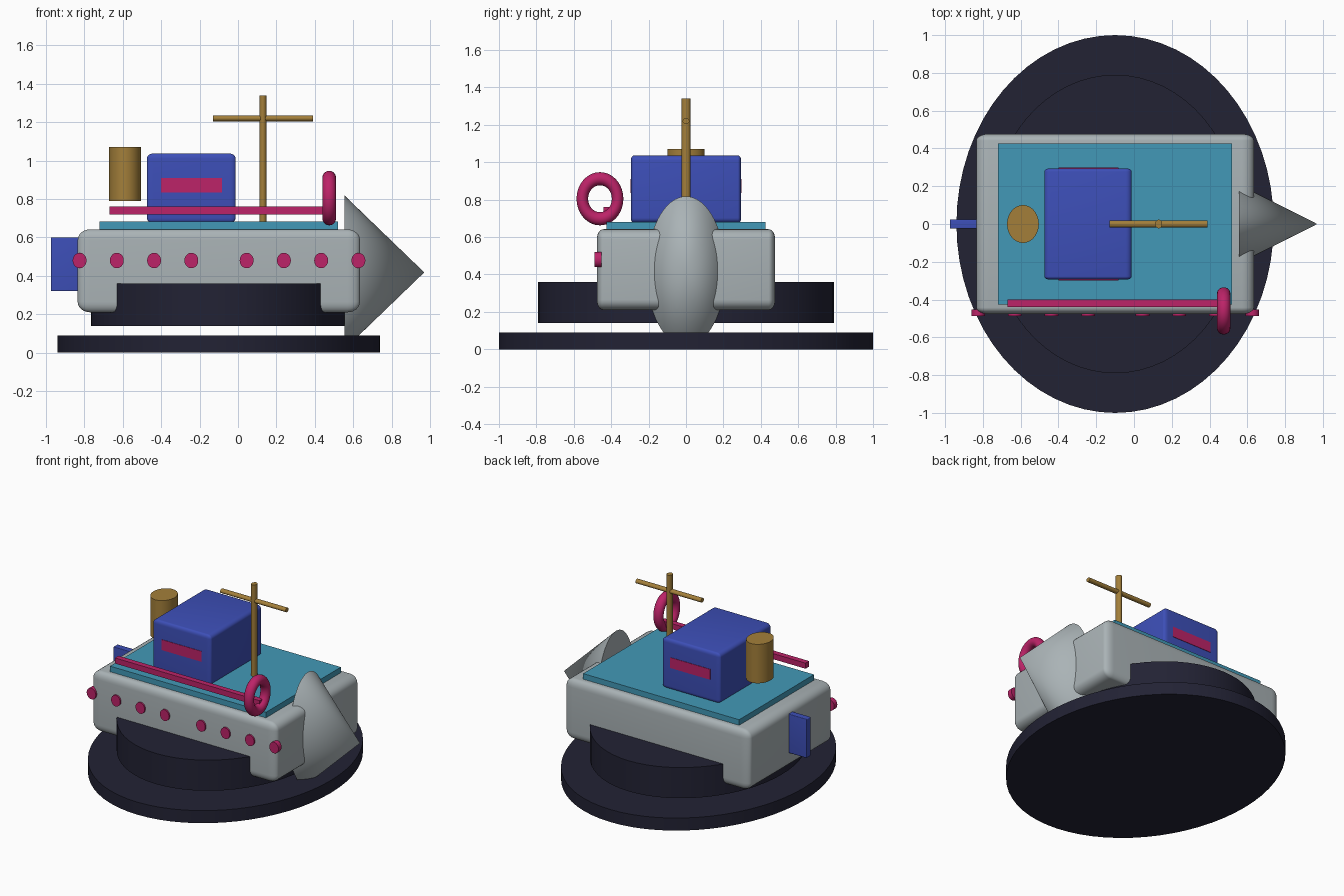
import bpy
import math

if "Cube" in bpy.data.objects:
    bpy.data.objects.remove(bpy.data.objects["Cube"], do_unlink=True)


def make_material(name, rgb):
    linear = [((c / 255 + 0.055) / 1.055) ** 2.4 for c in rgb] + [1]
    mat = bpy.data.materials.new(name)
    mat.use_nodes = True
    mat.diffuse_color = linear
    mat.node_tree.nodes["Principled BSDF"].inputs["Base Color"].default_value = linear
    return mat


grey = make_material("hull grey", (170, 179, 182))
navy = make_material("dark navy", (34, 34, 52))
blue = make_material("cabin blue", (61, 79, 184))
pink = make_material("trim pink", (188, 35, 104))
gold = make_material("mast gold", (163, 127, 58))
teal = make_material("deck teal", (66, 153, 183))


def finish(name, mat, smooth=True):
    obj = bpy.context.object
    obj.name = name
    obj.data.materials.append(mat)
    bpy.ops.object.transform_apply(location=False, rotation=True, scale=True)
    if smooth:
        bpy.ops.object.shade_smooth_by_angle(angle=math.radians(35))
    return obj


def box(name, mat, xs, ys, zs, bevel=0, stretch=(1, 1, 1)):
    """Box from its extents; stretch makes the rounded edges elliptical."""
    spans = (xs, ys, zs)
    bpy.ops.mesh.primitive_cube_add(size=1, location=[sum(s) / 2 for s in spans])
    obj = bpy.context.object
    obj.scale = [(s[1] - s[0]) / k for s, k in zip(spans, stretch)]
    finish(name, mat, False)
    if bevel:
        mod = obj.modifiers.new("round edges", "BEVEL")
        mod.width, mod.segments = bevel, 6
        bpy.ops.object.modifier_apply(modifier=mod.name)
        obj.scale = stretch
        finish(name + "_tmp", mat)
        obj.data.materials.pop()
        obj.name = name
    return obj


def rod(name, mat, centre, radii, length, axis="Z", tip=False):
    """Elliptical cylinder or cone; radii are given before turning to the axis."""
    turn = {"X": (0, math.pi / 2, 0), "Y": (math.pi / 2, 0, 0), "Z": (0, 0, 0)}[axis]
    bpy.ops.mesh.primitive_cone_add(vertices=64, radius1=1, radius2=0 if tip else 1,
                                    depth=length, location=centre, rotation=turn)
    bpy.context.object.scale = (radii[0], radii[1], 1)
    return finish(name, mat)


# Oval stand
rod("base_plate", navy, (-0.10, 0, 0.045), (0.84, 1.0), 0.09)
rod("pedestal", navy, (-0.10, 0, 0.25), (0.665, 0.79), 0.22)

# Hull, bow, deck and rudder
box("hull", grey, (-0.835, 0.635), (-0.477, 0.477), (0.21, 0.642), 0.05, (1.3, 0.7, 1.1))
rod("bow", grey, (0.7625, 0, 0.418), (0.40, 0.21), 0.415, "X", tip=True)
box("deck", teal, (-0.72, 0.52), (-0.425, 0.425), (0.62, 0.682))
box("rudder", blue, (-0.975, -0.80), (-0.024, 0.024), (0.32, 0.60), 0.005)

# Cabin with a window plate on each side
box("cabin", blue, (-0.475, -0.012), (-0.295, 0.295), (0.675, 1.037), 0.025, (1.3, 0.7, 1.1))
for name, side in (("right_window", -1), ("left_window", 1)):
    box(name, pink, (-0.40, -0.083), sorted((side * 0.291, side * 0.298)), (0.835, 0.91))

# Funnel, mast and yard
rod("funnel", gold, (-0.588, 0, 0.93), (0.084, 0.10), 0.28)
rod("mast", gold, (0.13, 0, 1.0), (0.019, 0.023), 0.68)
rod("yard", gold, (0.13, 0, 1.22), (0.015, 0.018), 0.52, "X")

# Side rail and life ring
box("side_rail", pink, (-0.67, 0.48), (-0.44, -0.40), (0.72, 0.76))
bpy.ops.mesh.primitive_torus_add(major_segments=64, minor_segments=24, major_radius=0.107,
                                 minor_radius=0.035, location=(0.475, -0.46, 0.805),
                                 rotation=(0, math.pi / 2, 0))
bpy.context.object.scale = (1, 0.88, 1)
finish("life_ring", pink)

# Portholes in two groups of four along the right side
for group, start in enumerate((-0.825, 0.045)):
    for i in range(4):
        rod(f"porthole_{group * 4 + i + 1}", pink, (start + i * 0.194, -0.47, 0.48),
            (0.036, 0.04), 0.036, "Y")
